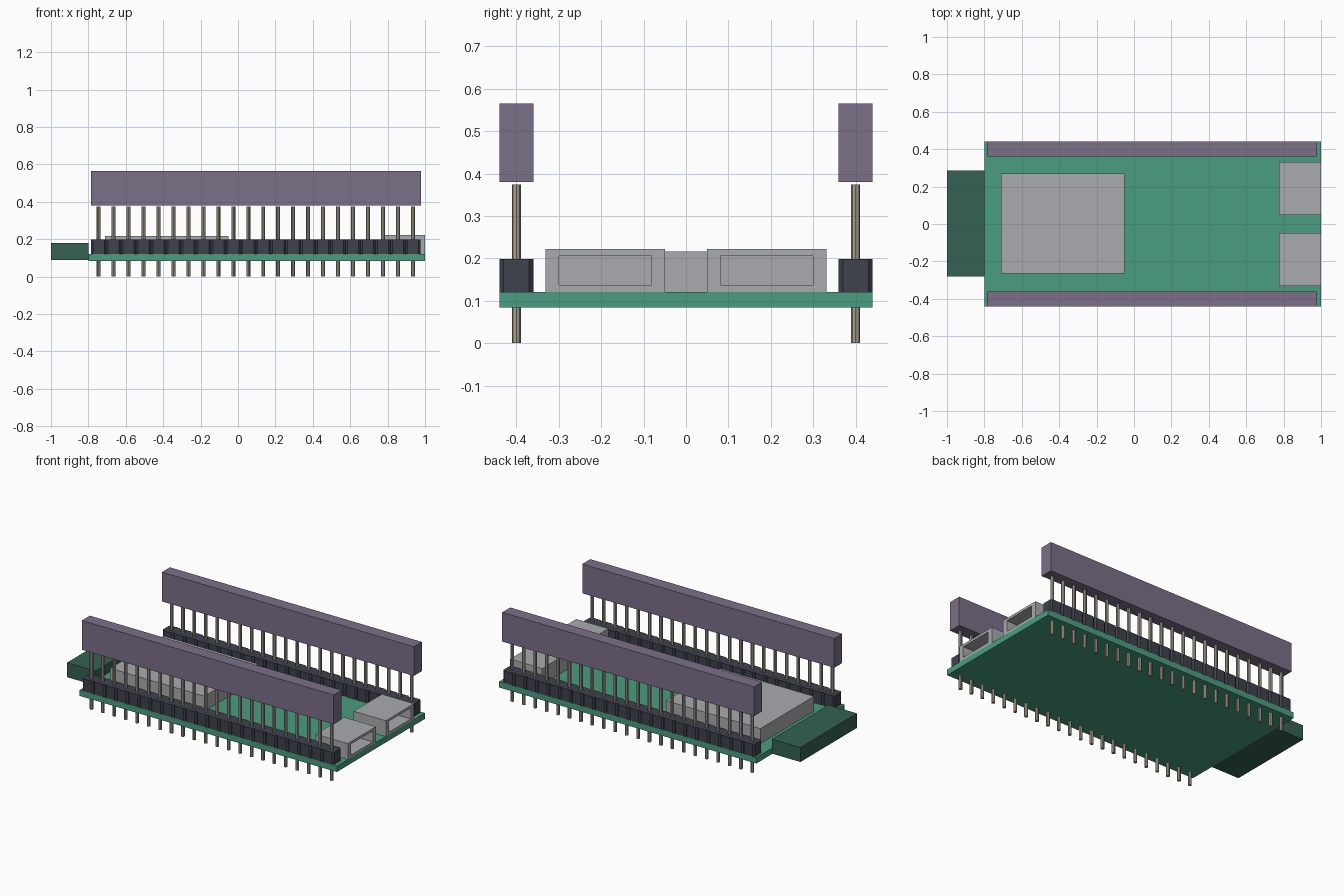
import bpy, bmesh, math
from mathutils import Matrix, Vector

if "Cube" in bpy.data.objects:
    bpy.data.objects.remove(bpy.data.objects["Cube"])


def material(name, rgb):
    m = bpy.data.materials.new(name)
    m.diffuse_color = (*rgb, 1)
    m.use_nodes = True
    m.node_tree.nodes["Principled BSDF"].inputs["Base Color"].default_value = m.diffuse_color
    return m


GREEN = material("board_green", (0.07, 0.34, 0.22))
DARK = material("antenna_green", (0.035, 0.12, 0.085))
BLACK = material("header_black", (0.05, 0.055, 0.075))
PURPLE = material("socket_purple", (0.2, 0.16, 0.25))
METAL = material("pin_metal", (0.4, 0.36, 0.28))
SILVER = material("shield_silver", (0.4, 0.41, 0.43))


def finish(name, bm, mat):
    me = bpy.data.meshes.new(name)
    bmesh.ops.recalc_face_normals(bm, faces=bm.faces[:])
    bm.to_mesh(me)
    bm.free()
    me.materials.append(mat)
    ob = bpy.data.objects.new(name, me)
    bpy.context.collection.objects.link(ob)
    return ob


def add_box(bm, lo, hi):
    lo, hi = Vector(lo), Vector(hi)
    mat = Matrix.Translation((lo + hi) / 2) @ Matrix.Diagonal((*(hi - lo), 1))
    return bmesh.ops.create_cube(bm, size=1, matrix=mat)["verts"]


def box(name, lo, hi, mat):
    bm = bmesh.new()
    add_box(bm, lo, hi)
    return finish(name, bm, mat)


def add_prism(bm, outline, z0, z1):
    face = bm.faces.new([bm.verts.new((x, y, z0)) for x, y in outline])
    out = bmesh.ops.extrude_face_region(bm, geom=[face], use_keep_orig=True)
    for v in out["geom"]:
        if isinstance(v, bmesh.types.BMVert):
            v.co.z = z1


# Board, antenna tab and shielded module
box("circuit_board", (-0.8, -0.44, 0.084), (1.0, 0.44, 0.121), GREEN)
box("antenna_tab", (-1.0, -0.28, 0.088), (-0.8, 0.285, 0.18), DARK)
box("module_shield", (-0.71, -0.265, 0.121), (-0.05, 0.27, 0.216), SILVER)

# Pin rows: chamfered header blocks, long pins, socket strips
COUNT, PITCH, X0 = 22, 0.08, -0.745
for side, s in (("front", -1), ("back", 1)):
    y = 0.4 * s
    blocks, pins = bmesh.new(), bmesh.new()
    h, c = 0.04, 0.01
    for i in range(COUNT):
        x = X0 + i * PITCH
        outline = [(-h + c, -h), (h - c, -h), (h, -h + c), (h, h - c),
                   (h - c, h), (-h + c, h), (-h, h - c), (-h, -h + c)]
        add_prism(blocks, [(x + a, y + b) for a, b in outline], 0.121, 0.199)
        ring = [(x + 0.0105 * math.cos(k * math.pi / 4),
                 y + 0.0105 * math.sin(k * math.pi / 4)) for k in range(8)]
        add_prism(pins, ring, 0.0, 0.374)
    finish(side + "_header_blocks", blocks, BLACK)
    finish(side + "_pins", pins, METAL)
    box(side + "_socket_strip", (-0.785, y - 0.04, 0.38),
        (0.978, y + 0.04, 0.565), PURPLE)

# Two ports at the right edge, hollowed from their open end
for side, s in (("front", -1), ("back", 1)):
    bm = bmesh.new()
    yc = 0.19 * s
    add_box(bm, (0.775, yc - 0.141, 0.121), (1.0, yc + 0.141, 0.222))
    mouth = max(bm.faces, key=lambda f: f.calc_center_median().x)
    bmesh.ops.inset_region(bm, faces=[mouth], thickness=0.016, use_even_offset=True)
    for v in mouth.verts:
        v.co.y = yc + math.copysign(0.109, v.co.y - yc)
    out = bmesh.ops.extrude_face_region(bm, geom=[mouth])
    bmesh.ops.translate(bm, vec=(-0.18, 0, 0),
                        verts=[v for v in out["geom"] if isinstance(v, bmesh.types.BMVert)])
    if mouth.is_valid:
        bmesh.ops.delete(bm, geom=[mouth], context="FACES_ONLY")
    finish(side + "_port", bm, SILVER)
